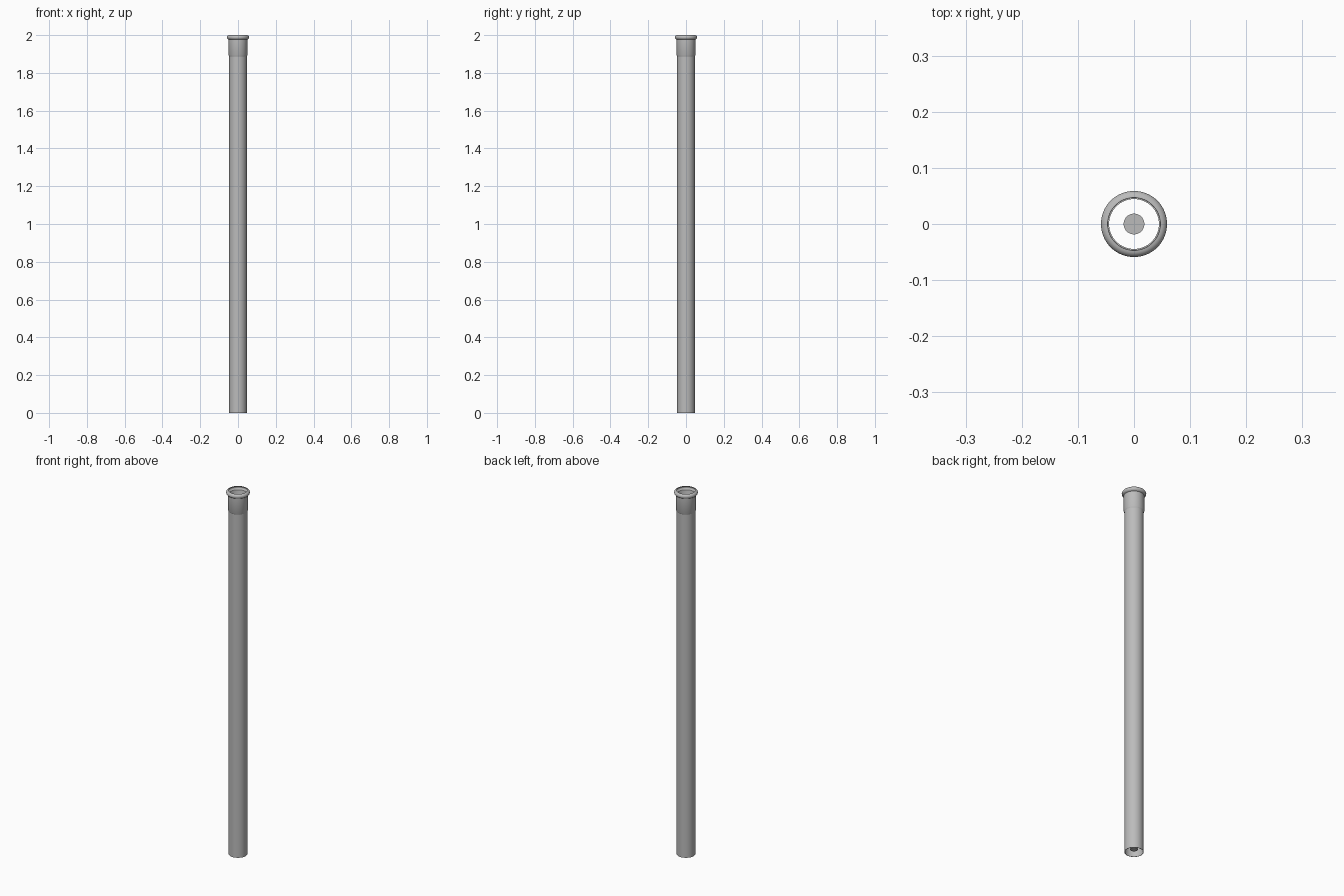
import bpy, bmesh, math
from mathutils import Vector

cube = bpy.data.objects.get("Cube")
if cube:
    bpy.data.objects.remove(cube, do_unlink=True)

SEGMENTS = 64

grey = bpy.data.materials.new("pipe grey")
grey.use_nodes = True
grey.diffuse_color = (0.5, 0.5, 0.5, 1)
grey.node_tree.nodes["Principled BSDF"].inputs["Base Color"].default_value = grey.diffuse_color


def lathe(name, profile, closed=True):
    """Revolve (radius, height) points around the z axis."""
    bm = bmesh.new()
    verts = [bm.verts.new((r, 0, z)) for r, z in profile]
    edges = [bm.edges.new(pair) for pair in zip(verts, verts[1:])]
    if closed:
        edges.append(bm.edges.new((verts[-1], verts[0])))
    bmesh.ops.spin(bm, geom=verts + edges, cent=(0, 0, 0), axis=(0, 0, 1),
                   angle=2 * math.pi, steps=SEGMENTS)
    bmesh.ops.remove_doubles(bm, verts=bm.verts[:], dist=0.00001)
    bmesh.ops.recalc_face_normals(bm, faces=bm.faces[:])
    mesh = bpy.data.meshes.new(name)
    bm.to_mesh(mesh)
    bm.free()
    mesh.materials.append(grey)
    obj = bpy.data.objects.new(name, mesh)
    bpy.context.collection.objects.link(obj)
    bpy.ops.object.select_all(action='DESELECT')
    obj.select_set(True)
    bpy.context.view_layer.objects.active = obj
    bpy.ops.object.shade_smooth_by_angle(angle=math.radians(35))
    return obj


def arc(radius, height, size, start, end, steps):
    """Points of a circular arc in the profile plane."""
    angles = [math.radians(start + (end - start) * i / steps) for i in range(steps + 1)]
    return [(radius + size * math.cos(a), height + size * math.sin(a)) for a in angles]


# Long straight tube, open at both ends
lathe("pipe_tube", [(0.0465, 0), (0.0465, 1.893), (0.0445, 1.893), (0.0445, 0)])

# Wider socket with a rounded, hollow seal bead at the mouth
outer_bead = arc(0.047, 1.988, 0.012, -75, 90, 10)
inner_bead = arc(0.047, 1.988, 0.009, 65, -80, 8)
lathe("socket", [(0.0465, 1.887), (0.0495, 1.893), (0.0495, 1.976)] + outer_bead
      + [(0.0465, 1.997)] + inner_bead
      + [(0.0475, 1.976), (0.0475, 1.895), (0.0445, 1.887)])

# Small flat disc on the axis just inside the lower end
lathe("centre_disc", [(0, 0.015), (0.0185, 0.015), (0.0185, 0.017), (0, 0.017)], closed=False)
